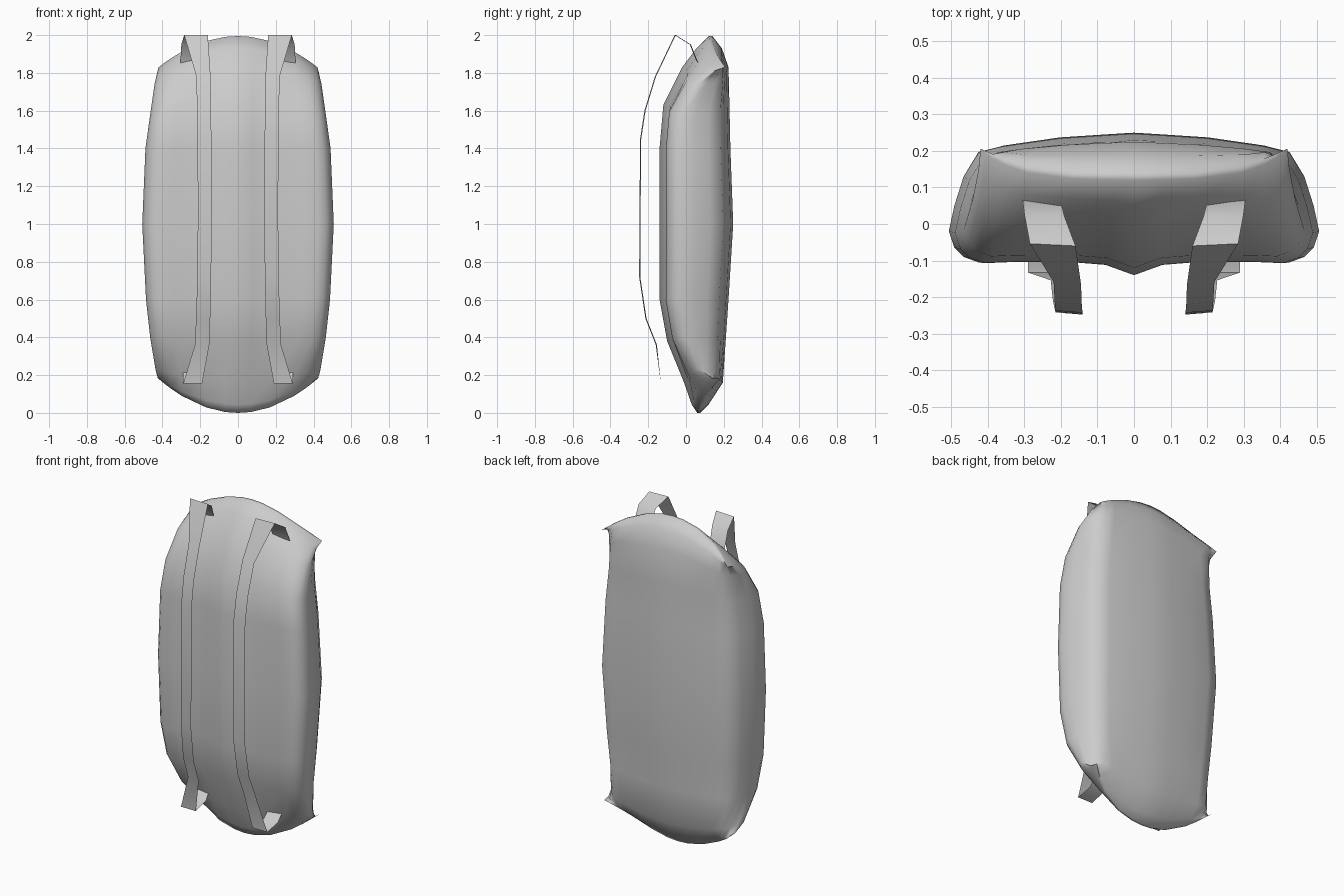
import bpy, bmesh, math

if "Cube" in bpy.data.objects:
    bpy.data.objects.remove(bpy.data.objects["Cube"])


def finish(bm, name, angle):
    me = bpy.data.meshes.new(name)
    bm.to_mesh(me)
    bm.free()
    ob = bpy.data.objects.new(name, me)
    bpy.context.collection.objects.link(ob)
    bpy.ops.object.select_all(action='DESELECT')
    ob.select_set(True)
    bpy.context.view_layer.objects.active = ob
    bpy.ops.object.shade_smooth_by_angle(angle=math.radians(angle))
    return ob


# Half cross-section: fraction of half width, front y, back y
section = [(0, -.14, .25), (.16, -.11, .245), (.4, -.10, .237), (.7, -.102, .215),
           (.84, -.105, .197), (.92, -.09, .13), (.97, -.065, .05), (1, -.02, -.02)]
front = [(s, f) for s, f, b in section]
back = [(s, b) for s, f, b in section]
loop = (front + back[-2::-1] + [(-s, b) for s, b in back[1:]]
        + [(-s, f) for s, f in front[-2:0:-1]])

# Rings: centre z, edge z, half width, front y, back y, backward sweep of the corners
rings = [(0, .18, .42, .06, .075, .12), (.045, .185, .425, .03, .12, .08),
         (.16, .23, .437, -.01, .195, .02), (.38, .40, .465, -.10, .21, 0),
         (.60, .60, .487, -.14, .225, 0), (1.0, 1.0, .507, -.14, .25, 0),
         (1.4, 1.4, .49, -.14, .235, 0), (1.63, 1.58, .465, -.12, .23, 0),
         (1.83, 1.74, .442, -.02, .225, .01), (1.93, 1.81, .426, .055, .19, .05),
         (1.995, 1.83, .42, .12, .14, .08)]

# Padded bag body: loft with arched top and bottom
bm = bmesh.new()
rows = []
for zc, ze, w, yf, yb, sweep in rings:
    rows.append([bm.verts.new((s * w,
                               yf + (y + .14) / .39 * (yb - yf) + sweep * s ** 4,
                               zc + (ze - zc) * s * s)) for s, y in loop])
n = len(loop)
for a, b in zip(rows, rows[1:]):
    for i in range(n):
        j = (i + 1) % n
        bm.faces.new((a[i], a[j], b[j], b[i]))
# Close the thin end seams with strips running between front and back
for r in (rows[0], rows[-1]):
    h = n // 2
    for k in range(-(h // 2), h - h // 2):
        quad = [r[k % n], r[(k + 1) % n], r[(h - k - 1) % n], r[(h - k) % n]]
        quad = list(dict.fromkeys(quad))
        if len(quad) > 2 and bm.faces.get(quad) is None:
            bm.faces.new(quad)
bmesh.ops.recalc_face_normals(bm, faces=bm.faces)
finish(bm, "bag_body", 80)

# Shoulder strap ribbon: inner x, outer x, y, z along its path
path = [(.20, .305, .06, 1.85), (.19, .30, .02, 1.95), (.16, .285, -.06, 2.0),
        (.145, .22, -.165, 1.78), (.143, .217, -.22, 1.6), (.141, .215, -.243, 1.45),
        (.14, .212, -.246, 1.1), (.142, .215, -.248, .72), (.147, .222, -.215, .5),
        (.152, .228, -.16, .36), (.19, .29, -.133, .155), (.195, .29, -.03, .175),
        (.20, .29, .01, .22)]
bm = bmesh.new()
pairs = [(bm.verts.new((a, y, z)), bm.verts.new((b, y + (.006 if z > .3 else 0), z)))
         for a, b, y, z in path]
for (a, b), (c, d) in zip(pairs, pairs[1:]):
    bm.faces.new((a, c, d, b))
strap = finish(bm, "shoulder_straps", 40)
strap.modifiers.new("mirror", 'MIRROR')
